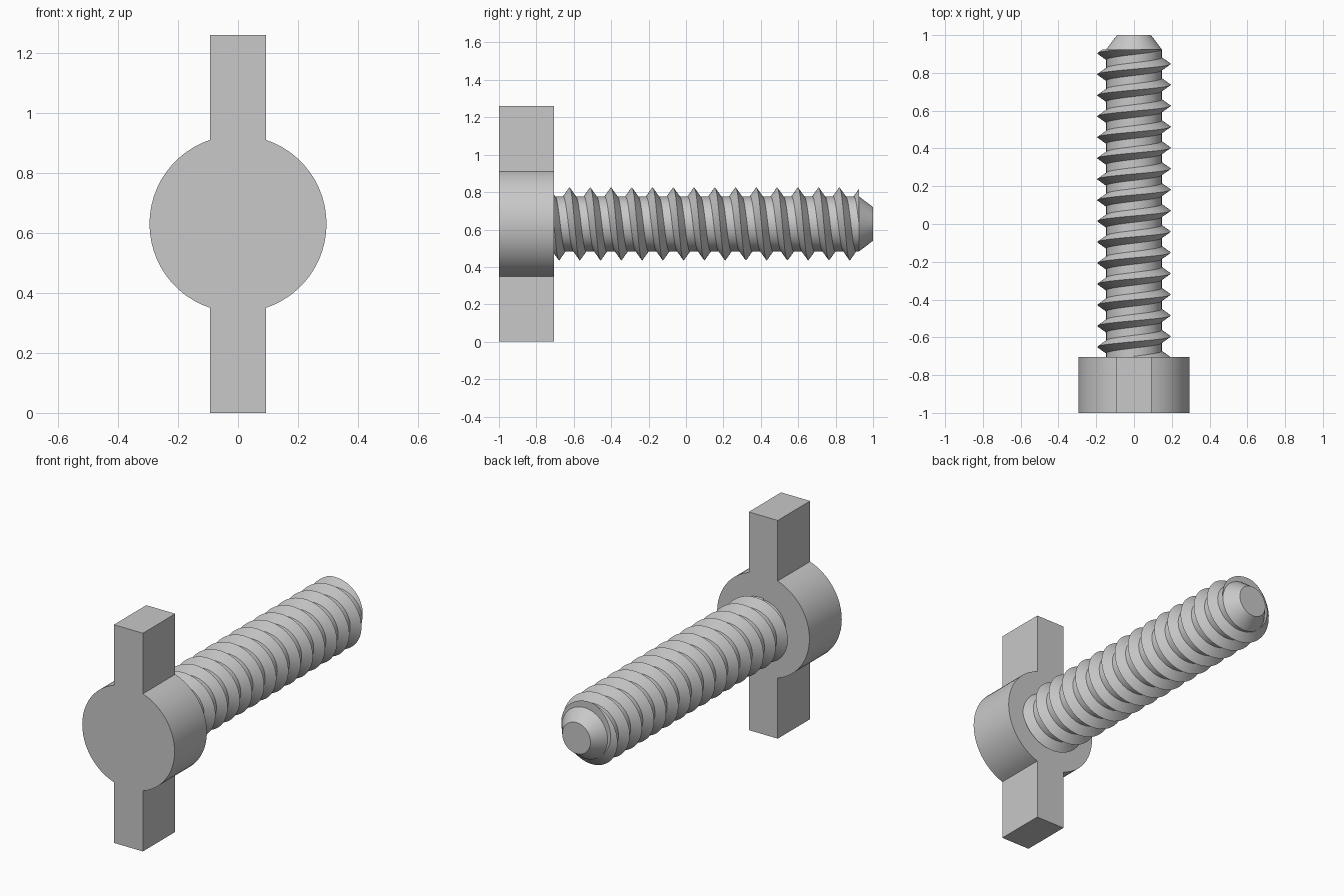
import bpy, bmesh, math
from mathutils import Vector

cube = bpy.data.objects.get("Cube")
if cube:
    bpy.data.objects.remove(cube, do_unlink=True)

AXIS_Z = 0.63                     # height of the screw axis
HEAD_FRONT, HEAD_BACK = -1.0, -0.705
SHANK_END, TIP_END = 0.925, 1.0
HEAD_R, WING_HALF = 0.295, 0.0925
SHANK_R, CREST_R, TIP_R = 0.147, 0.195, 0.09
PITCH, TURNS, STEPS = 0.111, 15.25, 48
THREAD_START, THREAD_HALF = -0.734, 0.036

steel = bpy.data.materials.new("grey_steel")
steel.use_nodes = True
steel.diffuse_color = (0.58, 0.58, 0.58, 1)
steel.node_tree.nodes["Principled BSDF"].inputs["Base Color"].default_value = (0.58, 0.58, 0.58, 1)


def finish(name, bm):
    """Turn a bmesh into a named, smooth-by-angle object."""
    bmesh.ops.recalc_face_normals(bm, faces=bm.faces)
    mesh = bpy.data.meshes.new(name)
    bm.to_mesh(mesh)
    bm.free()
    mesh.materials.append(steel)
    obj = bpy.data.objects.new(name, mesh)
    bpy.context.collection.objects.link(obj)
    bpy.ops.object.select_all(action='DESELECT')
    obj.select_set(True)
    bpy.context.view_layer.objects.active = obj
    bpy.ops.object.shade_smooth_by_angle(angle=math.radians(30))
    return obj


def around(radius, angle, y):
    """Point around the screw axis, angle measured from up towards +x."""
    return Vector((radius * math.sin(angle), y, AXIS_Z + radius * math.cos(angle)))


# Head: round disc with a wing above and below, one extruded outline
gap = math.asin(WING_HALF / HEAD_R)
outline = []
for side in (0, math.pi):
    top = AXIS_Z if side == 0 else -AXIS_Z
    x = -WING_HALF if side == 0 else WING_HALF
    outline += [Vector((x, HEAD_FRONT, AXIS_Z + top)), Vector((-x, HEAD_FRONT, AXIS_Z + top))]
    outline += [around(HEAD_R, side + gap + (math.pi - 2 * gap) * i / 24, HEAD_FRONT)
                for i in range(25)]
bm = bmesh.new()
face = bm.faces.new([bm.verts.new(p) for p in outline])
extruded = bmesh.ops.extrude_face_region(bm, geom=[face], use_keep_orig=True)
bmesh.ops.translate(bm, vec=(0, HEAD_BACK - HEAD_FRONT, 0),
                    verts=[v for v in extruded["geom"] if isinstance(v, bmesh.types.BMVert)])
finish("winged_head", bm)

# Shank: cylinder with a tapered, flat-ended tip
bm = bmesh.new()
rings = [[bm.verts.new(around(r, math.tau * i / STEPS, y)) for i in range(STEPS)]
         for r, y in ((SHANK_R, HEAD_BACK), (SHANK_R, SHANK_END), (TIP_R, TIP_END))]
for a, b in zip(rings, rings[1:]):
    for i in range(STEPS):
        j = (i + 1) % STEPS
        bm.faces.new((a[i], a[j], b[j], b[i]))
bm.faces.new(rings[0])
bm.faces.new(rings[-1])
finish("shank", bm)

# Thread: triangular ridge swept along a helix, trimmed flush at both ends
bm = bmesh.new()
profile = ((SHANK_R - 0.003, -THREAD_HALF), (CREST_R, 0), (SHANK_R - 0.003, THREAD_HALF))
sections = []
for i in range(int(TURNS * STEPS) + 1):
    angle = math.tau * i / STEPS
    y = THREAD_START + PITCH * i / STEPS
    sections.append([bm.verts.new(around(r, angle, y + dy)) for r, dy in profile])
for a, b in zip(sections, sections[1:]):
    for k in range(3):
        n = (k + 1) % 3
        bm.faces.new((a[k], a[n], b[n], b[k]))
bm.faces.new(sections[0])
bm.faces.new(sections[-1])
for y, direction in ((HEAD_BACK - 0.01, -1), (SHANK_END, 1)):
    cut = bmesh.ops.bisect_plane(bm, geom=bm.verts[:] + bm.edges[:] + bm.faces[:],
                                 plane_co=(0, y, 0), plane_no=(0, direction, 0),
                                 clear_outer=True)
    edges = [e for e in cut["geom_cut"] if isinstance(e, bmesh.types.BMEdge)]
    bmesh.ops.holes_fill(bm, edges=edges, sides=0)
finish("thread", bm)
